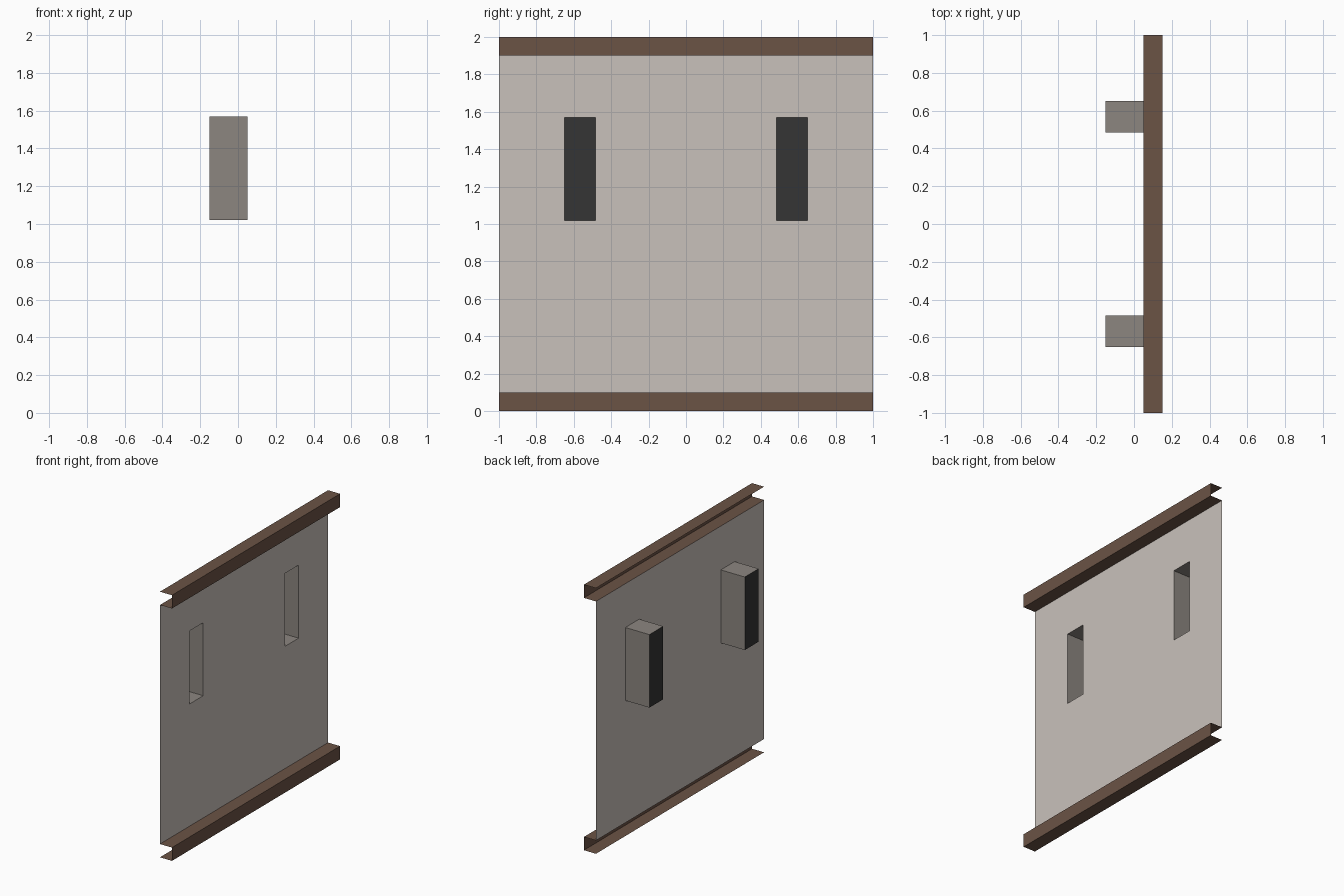
import bpy, bmesh

if "Cube" in bpy.data.objects:
    bpy.data.objects.remove(bpy.data.objects["Cube"])


def material(name, hex_code):
    srgb = [int(hex_code[i:i + 2], 16) / 255 for i in (0, 2, 4)]
    lin = [c / 12.92 if c <= 0.04045 else ((c + 0.055) / 1.055) ** 2.4 for c in srgb]
    m = bpy.data.materials.new(name)
    m.diffuse_color = (*lin, 1)
    m.use_nodes = True
    m.node_tree.nodes["Principled BSDF"].inputs["Base Color"].default_value = m.diffuse_color
    return m


plaster = material("pale plaster", "C9C1BB")
stone = material("grey recess", "8C8680")
dark = material("dark recess back", "353535")
wood = material("brown trim", "6B5345")

WALL_X, TRIM_X, NICHE_X = 0.05, 0.15, -0.15
Y_IN, Y_OUT = 0.485, 0.65      # niche sides, mirrored in y
Z_LOW, Z_HIGH = 1.02, 1.57     # niche bottom and top


def finish(name, bm, *mats):
    bmesh.ops.remove_doubles(bm, verts=bm.verts[:], dist=1e-5)
    mesh = bpy.data.meshes.new(name)
    bm.to_mesh(mesh)
    bm.free()
    for m in mats:
        mesh.materials.append(m)
    bpy.context.collection.objects.link(bpy.data.objects.new(name, mesh))


def quad(bm, *pts):
    return bm.faces.new([bm.verts.new(p) for p in pts])


# Wall sheet facing +x, with the two niche openings left out
bm = bmesh.new()
ys = [-1, -Y_OUT, -Y_IN, Y_IN, Y_OUT, 1]
zs = [0.1, Z_LOW, Z_HIGH, 1.9]
for i, (y0, y1) in enumerate(zip(ys, ys[1:])):
    for j, (z0, z1) in enumerate(zip(zs, zs[1:])):
        if j == 1 and i in (1, 3):
            continue
        quad(bm, (WALL_X, y0, z0), (WALL_X, y1, z0), (WALL_X, y1, z1), (WALL_X, y0, z1))
finish("wall_panel", bm, plaster)

# Niches: open boxes behind the wall, facing inwards, with a dark back
for name, y0, y1 in (("front_niche", -Y_OUT, -Y_IN), ("back_niche", Y_IN, Y_OUT)):
    bm = bmesh.new()
    ring = [(y0, Z_LOW), (y1, Z_LOW), (y1, Z_HIGH), (y0, Z_HIGH)]
    for a, b in zip(ring, ring[1:] + ring[:1]):
        quad(bm, (WALL_X, *a), (NICHE_X, *a), (NICHE_X, *b), (WALL_X, *b))
    quad(bm, *[(NICHE_X, *p) for p in ring]).material_index = 1
    finish(name, bm, stone, dark)

# Trims: three-sided channels, open at the back and at both ends
for name, z in (("bottom_trim", 0.0), ("top_trim", 1.9)):
    bm = bmesh.new()
    profile = [(WALL_X, z), (TRIM_X, z), (TRIM_X, z + 0.1), (WALL_X, z + 0.1)]
    for (xa, za), (xb, zb) in zip(profile, profile[1:]):
        quad(bm, (xa, -1, za), (xa, 1, za), (xb, 1, zb), (xb, -1, zb))
    finish(name, bm, wood)
